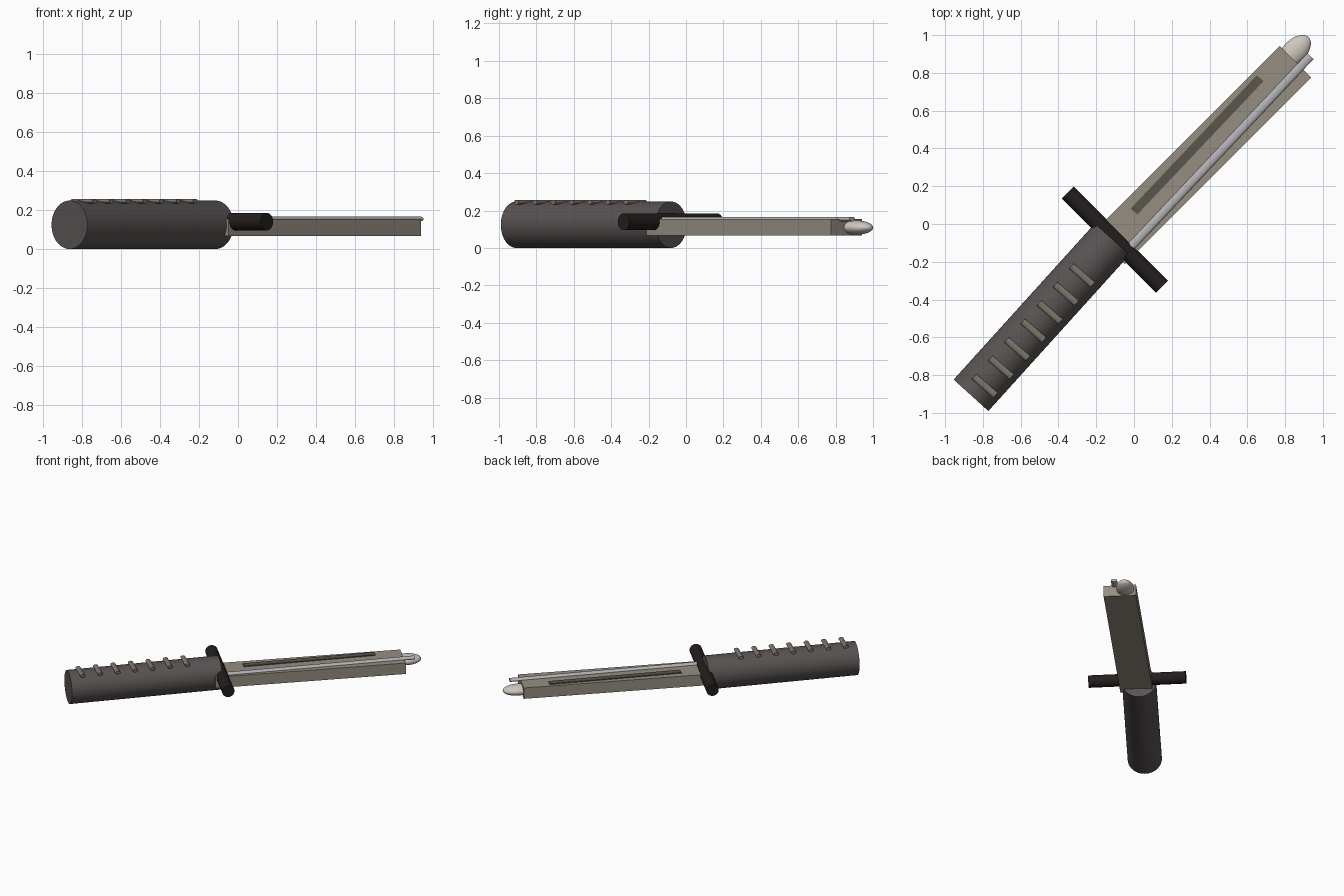
import bpy, math
from mathutils import Vector

if "Cube" in bpy.data.objects:
    bpy.data.objects.remove(bpy.data.objects["Cube"])


def material(name, rgb):
    m = bpy.data.materials.new(name)
    m.diffuse_color = (*rgb, 1)
    m.use_nodes = True
    m.node_tree.nodes["Principled BSDF"].inputs["Base Color"].default_value = m.diffuse_color
    return m


GRIP = material("dark_grip", (0.10, 0.085, 0.085))
BLACK = material("black", (0.016, 0.013, 0.012))
BLADE = material("blade_grey", (0.30, 0.27, 0.22))
STEEL = material("steel", (0.45, 0.45, 0.47))
PALE = material("pale_tip", (0.62, 0.57, 0.52))
GROOVE = material("groove", (0.10, 0.09, 0.075))
RIB = material("rib", (0.20, 0.18, 0.145))


def finish(name, mat, smooth=True):
    o = bpy.context.object
    o.name = name
    o.data.materials.append(mat)
    if smooth:
        bpy.ops.object.shade_smooth_by_angle(angle=math.radians(40))
    return o


def span(a, b):
    """Midpoint, length and heading of a horizontal run from a to b."""
    a, b = Vector(a), Vector(b)
    d = b - a
    return (a + b) / 2, d.length, math.atan2(d.y, d.x)


def rod(name, a, b, z, half_w, half_h, mat):
    """Lying cylinder, optionally flattened in height."""
    mid, length, ang = span(a, b)
    bpy.ops.mesh.primitive_cylinder_add(vertices=48, radius=1, depth=1,
        location=(mid.x, mid.y, z), rotation=(0, math.pi / 2, ang))
    bpy.context.object.scale = (half_h, half_w, length)
    return finish(name, mat)


def bar(name, a, b, z0, z1, width, mat):
    """Lying rectangular bar."""
    mid, length, ang = span(a, b)
    bpy.ops.mesh.primitive_cube_add(size=1,
        location=(mid.x, mid.y, (z0 + z1) / 2), rotation=(0, 0, ang))
    bpy.context.object.scale = (length, width, z1 - z0)
    return finish(name, mat, False)


# Handle and crossguard
rod("handle", (-0.863, -0.907), (-0.115, -0.08), 0.124, 0.124, 0.124, GRIP)
rod("crossguard", (-0.351, 0.166), (0.148, -0.333), 0.14, 0.045, 0.045, BLACK)

# Blade with dark inlay strip and steel edge rod
bar("blade", (-0.133, -0.129), (0.855, 0.859), 0.067, 0.154, 0.235, BLADE)
bar("blade_inlay", (0.0, 0.066), (0.668, 0.772), 0.145, 0.161, 0.047, GROOVE)
rod("edge_rod", (-0.04, -0.145), (0.934, 0.889), 0.154, 0.0225, 0.012, STEEL)

# Rounded blade tip
bpy.ops.mesh.primitive_uv_sphere_add(segments=40, ring_count=20, radius=1,
    location=(0.848, 0.911, 0.109), rotation=(0, 0, math.radians(46)))
bpy.context.object.scale = (0.109, 0.063, 0.038)
finish("blade_tip", PALE)

# Seven ribs along the top of the handle
first, last = Vector((-0.79, -0.857)), Vector((-0.275, -0.272))
half = Vector((math.cos(math.radians(-41)), math.sin(math.radians(-41)))) * 0.075
for i in range(7):
    c = first.lerp(last, i / 6)
    rod(f"handle_rib_{i + 1}", c - half, c + half, 0.245, 0.0185, 0.012, RIB)
